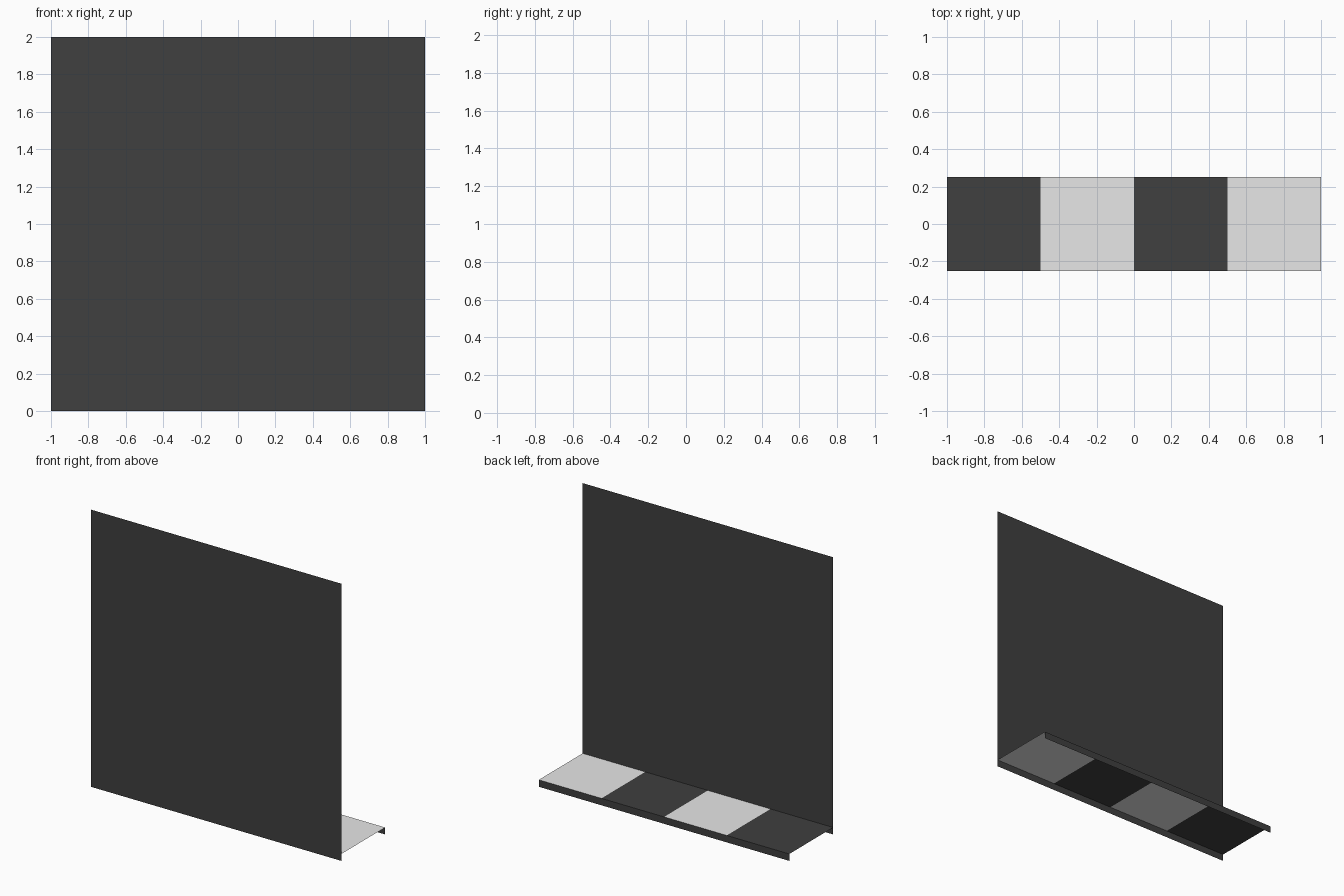
import bpy

if "Cube" in bpy.data.objects:
    bpy.data.objects.remove(bpy.data.objects["Cube"])


def make_material(name, value):
    m = bpy.data.materials.new(name)
    m.diffuse_color = (value, value, value, 1)
    m.use_nodes = True
    m.node_tree.nodes["Principled BSDF"].inputs["Base Color"].default_value = m.diffuse_color
    return m


dark = make_material("charcoal", 0.05)
light = make_material("light grey", 0.8)


def sheet(name, verts, faces, mats):
    me = bpy.data.meshes.new(name)
    me.from_pydata(verts, [], faces)
    for m in mats:
        me.materials.append(m)
    ob = bpy.data.objects.new(name, me)
    bpy.context.collection.objects.link(ob)
    return ob


W, D, SHELF = 1.0, 0.25, 0.05

# Tall front panel and low rear lip, both thin upright sheets
sheet("front_panel", [(-W, -D, 0), (W, -D, 0), (W, -D, 2), (-W, -D, 2)],
      [(0, 1, 2, 3)], [dark])
sheet("rear_lip", [(W, D, 0), (-W, D, 0), (-W, D, SHELF), (W, D, SHELF)],
      [(0, 1, 2, 3)], [dark])

# Shelf of four square tiles in alternating colours
verts = [(-W + 0.5 * i, y, SHELF) for i in range(5) for y in (-D, D)]
faces = [(2 * i, 2 * i + 2, 2 * i + 3, 2 * i + 1) for i in range(4)]
shelf = sheet("chequered_shelf", verts, faces, [dark, light])
for p in shelf.data.polygons:
    p.material_index = p.index % 2
